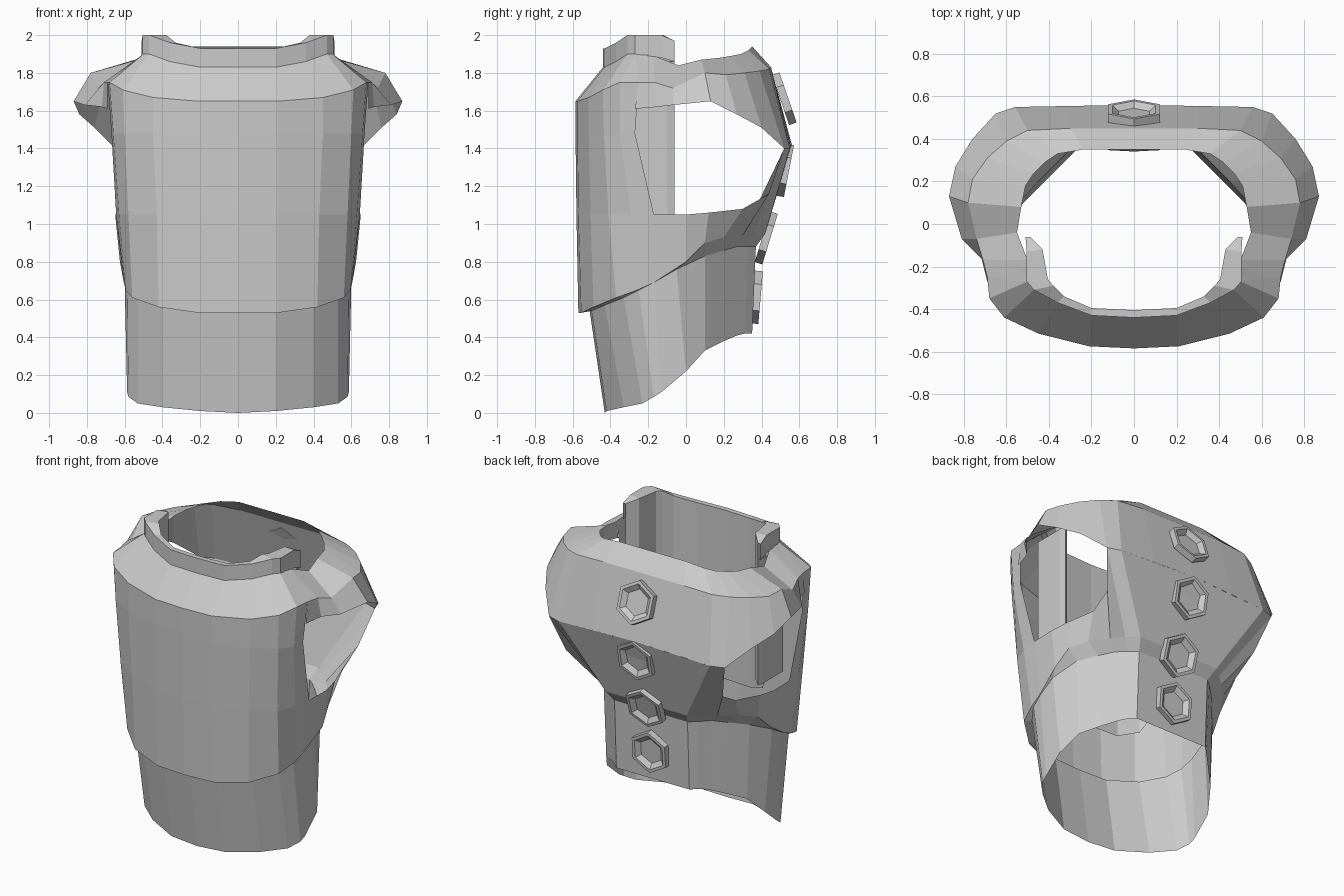
import bpy, bmesh, math
from mathutils import Matrix, Vector

old = bpy.data.objects.get("Cube")
if old:
    bpy.data.objects.remove(old, do_unlink=True)

# One plain grey material
grey = bpy.data.materials.new("plain grey")
grey.use_nodes = True
shade = (0.6, 0.6, 0.6, 1)
grey.diffuse_color = shade
grey.node_tree.nodes["Principled BSDF"].inputs["Base Color"].default_value = shade


def finish(name, bm):
    mesh = bpy.data.meshes.new(name)
    bm.to_mesh(mesh)
    bm.free()
    mesh.materials.append(grey)
    obj = bpy.data.objects.new(name, mesh)
    bpy.context.collection.objects.link(obj)
    return obj


def sheet(name, *rows):
    """Skin a half panel between matching rows of points, then mirror it."""
    bm = bmesh.new()
    grid = [[bm.verts.new(p) for p in row] for row in rows]
    for low, high in zip(grid, grid[1:]):
        for i in range(len(low) - 1):
            bm.faces.new((low[i], low[i + 1], high[i + 1], high[i]))
    bmesh.ops.recalc_face_normals(bm, faces=bm.faces)
    # Point the panel away from the middle of the body
    middle = Vector((0, 0, 1.2))
    if sum((f.calc_center_median() - middle).dot(f.normal) * f.calc_area() for f in bm.faces) < 0:
        bmesh.ops.reverse_faces(bm, faces=bm.faces)
    mirror = finish(name, bm).modifiers.new("Mirror", 'MIRROR')
    mirror.use_clip = True


def level(z, *plan):
    """Row of plan points at one height."""
    return [(x, y, z) for x, y in plan]


def lift(row, heights):
    """Same plan as another row, at new heights."""
    return [(p[0], p[1], z) for p, z in zip(row, heights)]


# Hem lines where the chest and back overhang the waist
hem_front = [(0, -.57, .53), (.21, -.555, .53), (.42, -.49, .56),
             (.56, -.37, .61), (.595, -.26, .65), (.605, -.17, .69)]
waist_front = [(0, -.51, .54), (.2, -.5, .54), (.4, -.43, .57),
               (.53, -.33, .61), (.585, -.25, .65), (.6, -.17, .69)]
waist_back = [(.6, -.17, .69), (.6, -.05, .76), (.54, .1, .83), (.45, .2, .86),
              (.38, .27, .88), (.32, .33, .88), (.27, .37, .88), (0, .37, .88)]
hem_back = [(.605, -.17, .69), (.625, 0, .8), (.6, .1, .9), (.53, .2, .93),
            (.44, .3, .94), (.37, .36, .95), (.3, .42, .95), (0, .42, .95)]

# Waist tube, rising towards the back, with a flat rear plate
waist_bottom = [(0, -.43, 0), (.2, -.42, .01), (.4, -.33, .03), (.53, -.23, .05),
                (.58, -.17, .085), (.587, -.13, .11), (.585, 0, .22), (.52, .1, .33),
                (.42, .2, .38), (.35, .27, .41), (.31, .31, .42), (.27, .35, .42), (0, .35, .42)]
sheet("waist", waist_bottom, waist_front + waist_back[1:])
sheet("front_hem_lip", waist_front, hem_front)
sheet("back_hem_lip", waist_back, hem_back)

# Chest plate and its sloped upper edge
shoulder = [(0, -.585, 1.65), (.21, -.575, 1.65), (.45, -.515, 1.67),
            (.61, -.44, 1.71), (.68, -.35, 1.75), (.69, -.25, 1.75)]
collar_base = [(0, -.44, 1.83), (.2, -.43, 1.83), (.36, -.37, 1.86),
               (.47, -.31, 1.9), (.5, -.27, 1.9), (.5, -.2, 1.9)]
sheet("chest", hem_front,
      level(1.05, (0, -.58), (.21, -.57), (.43, -.505), (.58, -.41), (.63, -.29), (.645, -.17)),
      level(1.48, (0, -.585), (.21, -.575), (.45, -.515), (.6, -.435), (.66, -.35), (.67, -.27)),
      shoulder, collar_base)

# Raised collar whose inner side runs down as a lining inside the chest
rim = collar_base[:4] + [(.505, -.27, 1.9), (.505, -.13, 1.88), (.51, -.06, 1.86)]
rim_heights = (1.93, 1.93, 1.96, 2.0, 2.0, 2.0, 1.97)
inner = level(2, (0, -.405), (.2, -.395), (.33, -.34), (.38, -.29),
              (.405, -.26), (.43, -.12), (.49, -.06))
lining_heights = (.8, .8, .85, .95, 1.02, 1.02, 1.02)
sheet("collar", rim, lift(rim, rim_heights), lift(inner, rim_heights))
sheet("collar_lining", lift(inner, lining_heights), lift(inner, rim_heights))
sheet("lining_side", *[level(z, (.49, -.06), (.5, -.1), (.5, -.31)) for z in (1.02, 1.86)])

# Shoulder straps
sheet("shoulder_strap",
      [(.5, -.27, 1.9), (.5, -.17, 1.89), (.55, -.04, 1.84)],
      [(.69, -.25, 1.75), (.71, -.17, 1.75), (.74, -.07, 1.72)],
      [(.69, -.27, 1.61), (.72, -.15, 1.62), (.81, -.07, 1.63)])

# Lower back, from the hem to the armhole edge and back ridge
sheet("lower_back", hem_back,
      [(.645, -.17, 1.05), (.65, 0, 1.05), (.63, .12, 1.06), (.575, .3, 1.08),
       (.58, .44, 1.16), (.65, .52, 1.4), (.56, .55, 1.4), (0, .56, 1.42)])

# Upper back band, sweeping round to the shoulders
sheet("upper_back",
      [(0, .35, 1.94), (.24, .35, 1.94), (.36, .33, 1.92), (.42, .29, 1.9),
       (.47, .24, 1.89), (.51, .18, 1.88), (.53, .08, 1.87), (.55, -.04, 1.84)],
      [(0, .45, 1.83), (.3, .45, 1.83), (.5, .44, 1.82), (.6, .39, 1.81),
       (.69, .31, 1.8), (.76, .21, 1.79), (.78, .1, 1.8), (.74, -.07, 1.72)],
      [(0, .56, 1.42), (.3, .555, 1.41), (.56, .55, 1.4), (.65, .52, 1.4),
       (.76, .4, 1.51), (.84, .27, 1.58), (.87, .13, 1.65), (.81, -.07, 1.63)])


def hex_stud(name, y, z, tilt):
    """Six-sided stud with a dished centre; y and z locate its outer face."""
    bm = bmesh.new()
    rings = []
    for radius, depth in ((.14, -.042), (.14, 0), (.118, 0), (.085, -.025)):
        corners = [math.radians(60 * i + 30) for i in range(6)]
        rings.append([bm.verts.new((radius * math.cos(a), radius * math.sin(a), depth))
                      for a in corners])
    for outer, inside in zip(rings, rings[1:]):
        for i in range(6):
            j = (i + 1) % 6
            bm.faces.new((outer[i], outer[j], inside[j], inside[i]))
    bm.faces.new(rings[-1])
    bm.faces.new(rings[0][::-1])
    bmesh.ops.recalc_face_normals(bm, faces=bm.faces)
    # Turn the face to the rear, then tilt it up or down
    turn = Matrix.Rotation(math.radians(tilt - 90), 4, 'X')
    bm.transform(Matrix.Translation((0, y, z)) @ turn)
    finish(name, bm)


# Studs down the spine
for number, place in enumerate([(.54, 1.67, 19), (.545, 1.28, -11),
                                (.445, .92, -17), (.395, .61, -5)], 1):
    hex_stud(f"spine_stud_{number}", *place)
